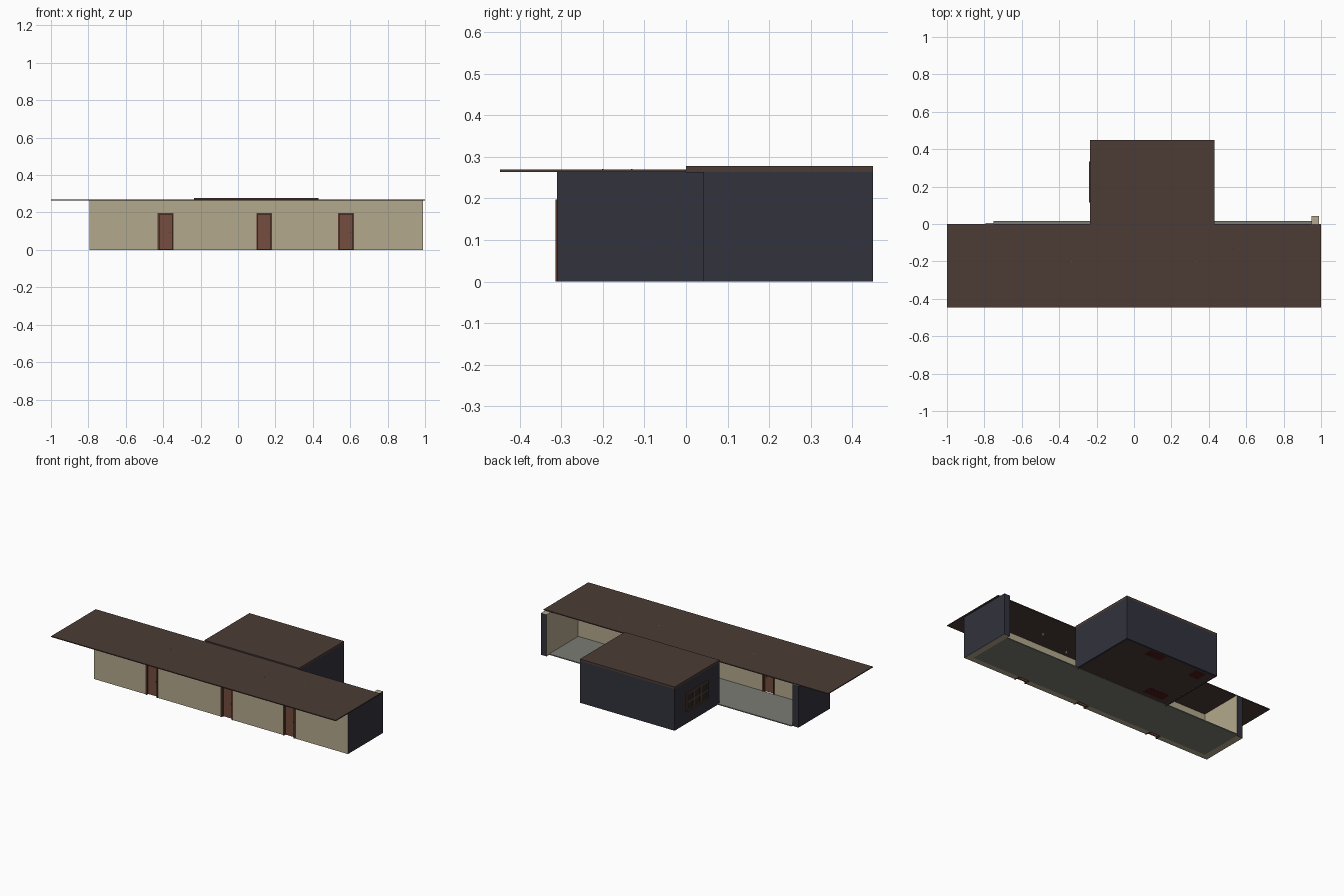
import bpy, bmesh
from mathutils import Vector

if "Cube" in bpy.data.objects:
    bpy.data.objects.remove(bpy.data.objects["Cube"])


def srgb(r, g, b):
    def lin(c):
        c /= 255
        return c / 12.92 if c <= 0.04045 else ((c + 0.055) / 1.055) ** 2.4
    return (lin(r), lin(g), lin(b), 1)


def material(name, rgb):
    m = bpy.data.materials.new(name)
    m.diffuse_color = srgb(*rgb)
    m.use_nodes = True
    m.node_tree.nodes["Principled BSDF"].inputs["Base Color"].default_value = m.diffuse_color
    return m


BEIGE = material("beige_plaster", (180, 169, 141))
NAVY = material("dark_slate_wall", (50, 50, 61))
ROOF = material("brown_roof", (76, 60, 54))
FLOOR = material("grey_floor", (122, 123, 116))
DOOR = material("red_brown_door", (117, 77, 62))
FRAME = material("dark_brown_frame", (88, 58, 46))
PANE = material("dark_pane", (44, 42, 42))
RUG = material("dark_red_fabric", (80, 24, 24))
METAL = material("lamp_grey", (120, 115, 105))


def boxes(name, specs, mat, outer=None, rule=None):
    """One object from boxes (x0, x1, y0, y1, z0, z1); rule picks faces for the outer colour."""
    bm = bmesh.new()
    for x0, x1, y0, y1, z0, z1 in specs:
        vs = bmesh.ops.create_cube(bm, size=1)["verts"]
        for v in vs:
            v.co = Vector(((x0 + x1) / 2 + v.co.x * (x1 - x0),
                           (y0 + y1) / 2 + v.co.y * (y1 - y0),
                           (z0 + z1) / 2 + v.co.z * (z1 - z0)))
    bm.normal_update()
    if rule:
        for f in bm.faces:
            f.material_index = int(rule(f.normal))
    me = bpy.data.meshes.new(name)
    bm.to_mesh(me)
    bm.free()
    me.materials.append(mat)
    if outer:
        me.materials.append(outer)
    ob = bpy.data.objects.new(name, me)
    bpy.context.collection.objects.link(ob)
    return ob


H = 0.264                     # wall height
YF, YI = -0.31, -0.275        # front wall outside and inside
XL, XR = -0.795, 0.99
doors = [(-0.43, -0.345), (0.098, 0.183), (0.535, 0.62)]
DH = 0.197                    # door opening height

# Front wall: piers between doors plus lintels above them
edges = [XL] + [x for d in doors for x in d] + [XR]
piers = [(edges[i], edges[i + 1], YF, YI, 0, H) for i in range(0, len(edges), 2)]
lintels = [(a, b, YF, YI, DH, H) for a, b in doors]
boxes("front_wall", piers + lintels, BEIGE, NAVY, lambda n: abs(n.x) > 0.5)

# End walls: dark outside and at the back edge, plaster inside
boxes("left_end_wall", [(XL, -0.752, YI, 0.006, 0, H)], BEIGE, NAVY,
      lambda n: n.x < -0.5 or n.y > 0.5)
boxes("right_end_wall", [(0.95, XR, YI, 0.043, 0, H)], BEIGE, NAVY,
      lambda n: n.x > 0.5 or n.y > 0.5)

# Hall floor
boxes("hall_floor", [(-0.752, 0.95, YI, 0.017, 0, 0.006)], FLOOR)

# Doors with frames, panels and knobs
for i, (a, b) in enumerate(doors):
    w = 0.009
    y0, y1 = YF - 0.004, YI + 0.004
    boxes(f"door_frame_{i}", [(a, a + w, y0, y1, 0, DH), (b - w, b, y0, y1, 0, DH),
                              (a + w, b - w, y0, y1, DH - w, DH)], FRAME)
    boxes(f"door_leaf_{i}", [(a + w, b - w, YF + 0.010, YF + 0.020, 0.001, DH - w)], DOOR)
    boxes(f"door_knob_{i}", [(b - w - 0.012, b - w - 0.007, YF + 0.005, YF + 0.025, 0.09, 0.095)], FRAME)

# Rear room: three walls, dark outside and plaster inside
BX0, BX1, BY1, T = -0.235, 0.43, 0.45, 0.015
boxes("rear_room_left_wall", [(BX0, BX0 + T, 0, BY1, 0, H)], BEIGE, NAVY, lambda n: n.x < 0.5)
boxes("rear_room_right_wall", [(BX1 - T, BX1, 0, BY1, 0, H)], BEIGE, NAVY, lambda n: n.x > -0.5)
boxes("rear_room_back_wall", [(BX0 + T, BX1 - T, BY1 - T, BY1, 0, H)], BEIGE, NAVY, lambda n: n.y > -0.5)
boxes("rear_room_floor", [(BX0 + 0.001, BX1 - 0.001, 0.018, BY1 - 0.001, 0.001, 0.007)], ROOF)

# Dark red plates showing under the rear room floor
boxes("floor_pads", [(x - dx, x + dx, y - dy, y + dy, 0, 0.008) for x, y, dx, dy in
                     [(0.18, 0.405, 0.055, 0.03), (-0.14, 0.385, 0.035, 0.035),
                      (-0.10, 0.075, 0.07, 0.03)]], RUG)

# Flat roofs
boxes("front_roof", [(-1, 1, -0.447, 0, H, 0.270)], ROOF)
boxes("rear_roof", [(BX0, BX1, 0, BY1, 0.263, 0.278)], ROOF)

# Side window: panes behind a three by two grid of bars
wy0, wy1, wz0, wz1, bar = 0.115, 0.335, 0.075, 0.195, 0.012
boxes("window_panes", [(BX0 - 0.001, BX0 + T + 0.001, wy0, wy1, wz0, wz1)], PANE)
bars = []
for i in range(4):
    y = wy0 + (wy1 - wy0 - bar) * i / 3
    bars.append((BX0 - 0.005, BX0, y, y + bar, wz0, wz1))
for i in range(3):
    z = wz0 + (wz1 - wz0 - bar) * i / 2
    bars.append((BX0 - 0.0045, BX0, wy0, wy1, z, z + bar))
boxes("window_bars", bars, FRAME)

# Small ceiling lamps
for i, (x, y) in enumerate([(-0.335, -0.2), (0.33, -0.2), (0.56, -0.13)]):
    bpy.ops.mesh.primitive_cone_add(vertices=10, radius1=0.012, radius2=0.003, depth=0.02,
                                    location=(x, y, 0.232))
    shade = bpy.context.object
    shade.name = f"lamp_shade_{i}"
    shade.data.materials.append(METAL)
    boxes(f"lamp_cord_{i}", [(x - 0.002, x + 0.002, y - 0.002, y + 0.002, 0.24, 0.2705)], METAL)
